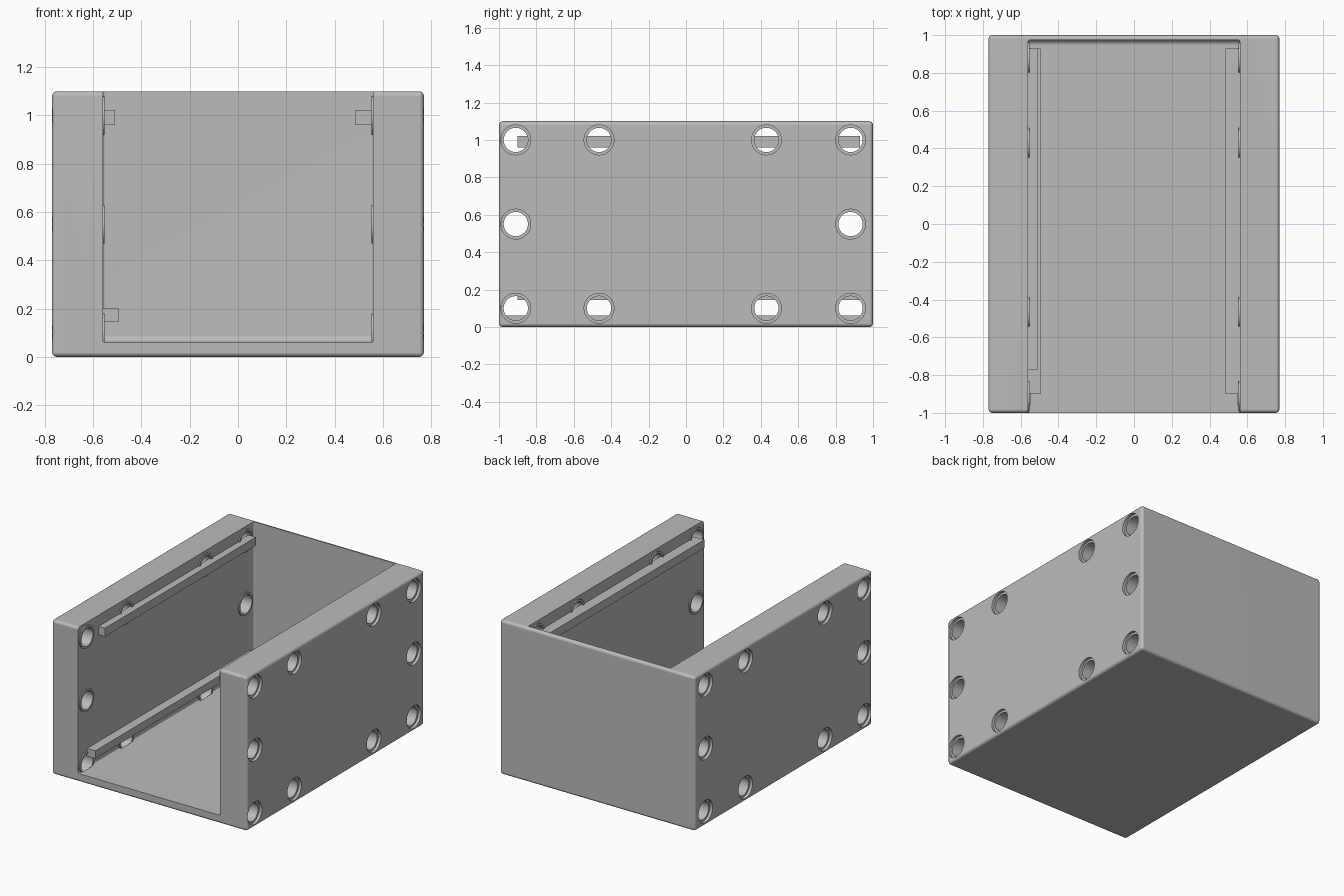
import bpy, bmesh, math
from mathutils import Matrix, Vector

cube = bpy.data.objects.get("Cube")
if cube:
    bpy.data.objects.remove(cube, do_unlink=True)

grey = bpy.data.materials.new("plain_grey")
grey.use_nodes = True
COLOUR = (0.5, 0.5, 0.5, 1)
grey.diffuse_color = COLOUR
grey.node_tree.nodes["Principled BSDF"].inputs["Base Color"].default_value = COLOUR

HALF_W, HEIGHT, INNER, FLOOR, BACK = 0.77, 1.1, 0.56, 0.06, 0.975
BORE, RIM = 0.065, 0.08
HOLES = [(y, z) for z in (0.1, 1.0) for y in (-0.91, -0.465, 0.43, 0.88)]
HOLES += [(-0.91, 0.55), (0.88, 0.55)]


def add_box(bm, lo, hi):
    lo, hi = Vector(lo), Vector(hi)
    m = Matrix.Translation((lo + hi) / 2) @ Matrix.Diagonal((*(hi - lo), 1))
    bmesh.ops.create_cube(bm, size=1, matrix=m)


def finish(bm, name):
    bmesh.ops.recalc_face_normals(bm, faces=bm.faces)
    mesh = bpy.data.meshes.new(name)
    bm.to_mesh(mesh)
    bm.free()
    mesh.materials.append(grey)
    ob = bpy.data.objects.new(name, mesh)
    bpy.context.collection.objects.link(ob)
    return ob


def activate(ob):
    bpy.ops.object.select_all(action='DESELECT')
    ob.select_set(True)
    bpy.context.view_layer.objects.active = ob


def cut(ob, cutter):
    mod = ob.modifiers.new("cut", 'BOOLEAN')
    mod.operation, mod.solver, mod.object = 'DIFFERENCE', 'EXACT', cutter
    activate(ob)
    bpy.ops.object.modifier_apply(modifier=mod.name)
    bpy.data.objects.remove(cutter, do_unlink=True)


def hole_cutter(name, radius, x0, x1):
    # One cylinder along x for every hole in both walls
    bm = bmesh.new()
    for side in (-1, 1):
        for y, z in HOLES:
            m = Matrix.Translation((side * (x0 + x1) / 2, y, z)) @ Matrix.Rotation(math.pi / 2, 4, 'Y')
            bmesh.ops.create_cone(bm, cap_ends=True, segments=32, radius1=radius,
                                  radius2=radius, depth=x1 - x0, matrix=m)
    ob = finish(bm, name)
    ob.hide_render = True
    return ob


# Outer block with rounded edges
bm = bmesh.new()
add_box(bm, (-HALF_W, -1, 0), (HALF_W, 1, HEIGHT))
bmesh.ops.bevel(bm, geom=bm.edges[:], offset=0.02, segments=4, profile=0.5, affect='EDGES')
housing = finish(bm, "housing")

# Cavity, open at the top and front, with filleted inner corners
bm = bmesh.new()
add_box(bm, (-INNER, -1.1, FLOOR), (INNER, BACK, 1.2))
middle = lambda e: (e.verts[0].co + e.verts[1].co) / 2
rear = [e for e in bm.edges if middle(e).y > 0.9 and middle(e).z < 0.1 and abs(middle(e).x) < 0.1]
bmesh.ops.bevel(bm, geom=rear, offset=0.03, segments=5, profile=0.5, affect='EDGES')
sides = [e for e in bm.edges if abs(middle(e).x) > INNER - 0.01
         and middle(e).y > -1.05 and middle(e).z < 1.15]
bmesh.ops.bevel(bm, geom=sides, offset=0.01, segments=3, profile=0.5, affect='EDGES')
cavity = finish(bm, "cavity_cutter")
cavity.hide_render = True
cut(housing, cavity)

# Through holes with shallow outer recesses
cut(housing, hole_cutter("bore_cutter", BORE, INNER - 0.01, 0.8))
cut(housing, hole_cutter("recess_cutter", RIM, HALF_W - 0.02, 0.8))
activate(housing)
bpy.ops.object.shade_smooth_by_angle(angle=math.radians(35))
housing.modifiers.new("even_shading", 'WEIGHTED_NORMAL').keep_sharp = True

# Low raised rims around the holes on the inner walls
bm = bmesh.new()
for side in (-1, 1):
    for y, z in HOLES:
        profile = [(INNER - 0.008, BORE), (INNER - 0.008, RIM), (INNER + 0.005, RIM), (INNER + 0.005, BORE)]
        verts = [bm.verts.new((side * x, y + r, z)) for x, r in profile]
        edges = [bm.edges.new((verts[i], verts[(i + 1) % 4])) for i in range(4)]
        bmesh.ops.spin(bm, geom=verts + edges, cent=(0, y, z), axis=(1, 0, 0),
                       angle=2 * math.pi, steps=32, use_merge=True)
bmesh.ops.remove_doubles(bm, verts=bm.verts[:], dist=0.0005)
rims = finish(bm, "hole_rims")
activate(rims)
bpy.ops.object.shade_smooth_by_angle(angle=math.radians(35))

# Guide rails along the inner walls
for name, x0, x1, y0, z0, z1 in (
        ("right_upper_rail", -INNER - 0.01, -0.51, -0.77, 0.96, 1.02),
        ("right_lower_rail", -INNER - 0.01, -0.495, -0.9, 0.145, 0.2),
        ("left_upper_rail", 0.485, INNER + 0.01, -0.9, 0.96, 1.02)):
    bm = bmesh.new()
    add_box(bm, (x0, y0, z0), (x1, 0.93, z1))
    finish(bm, name)
